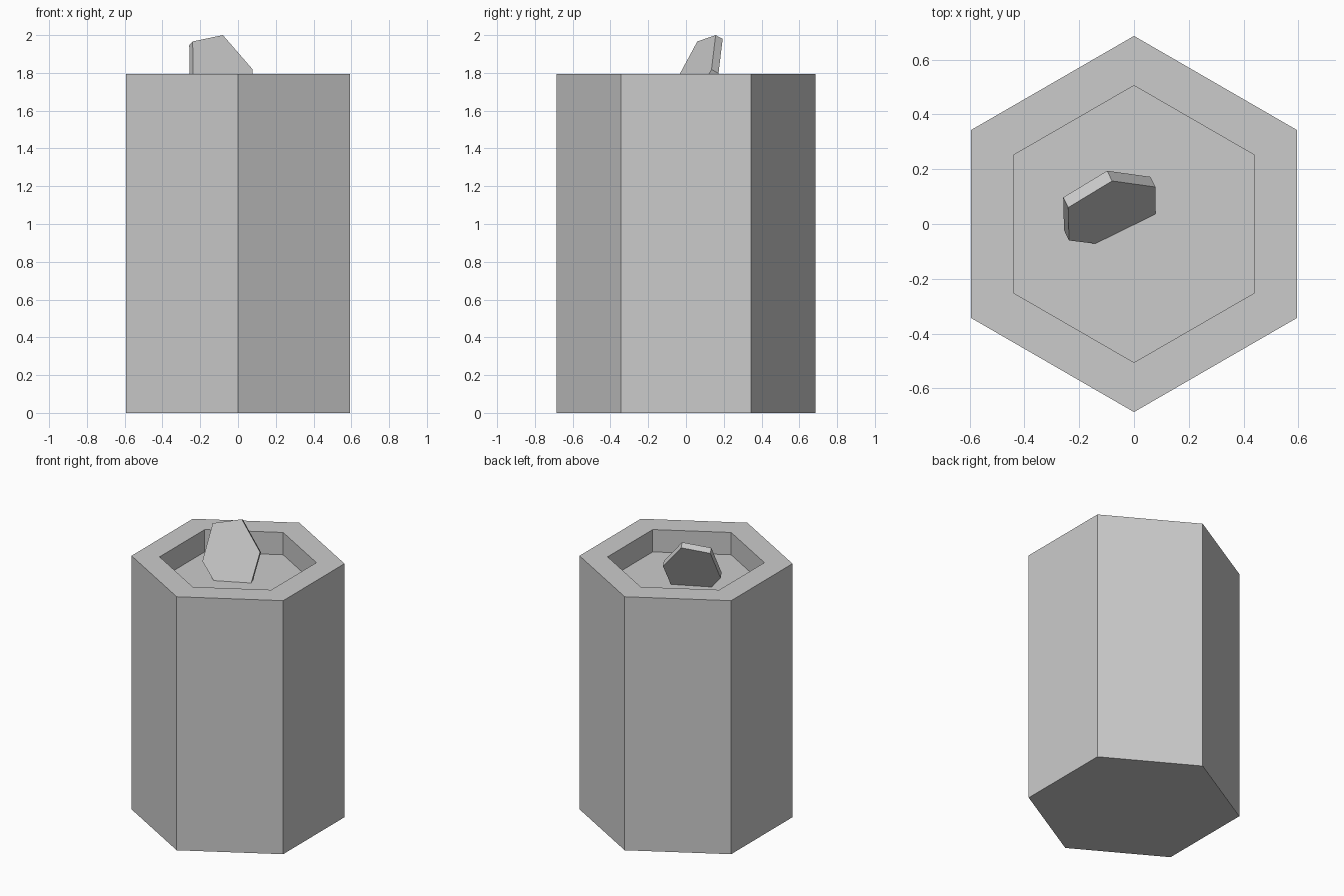
import bpy, bmesh, math
from mathutils import Vector

if "Cube" in bpy.data.objects:
    bpy.data.objects.remove(bpy.data.objects["Cube"])


def make_object(name, bm):
    bmesh.ops.recalc_face_normals(bm, faces=bm.faces)
    mesh = bpy.data.meshes.new(name)
    bm.to_mesh(mesh)
    bm.free()
    obj = bpy.data.objects.new(name, mesh)
    bpy.context.collection.objects.link(obj)
    return obj


def hex_ring(bm, radius, z):
    angles = [math.radians(30 + 60 * i) for i in range(6)]
    return [bm.verts.new((radius * math.cos(a), radius * math.sin(a), z)) for a in angles]


# Hexagonal body with a shallow hexagonal recess in the top
bm = bmesh.new()
rings = [hex_ring(bm, r, z) for r, z in
         ((0.686, 0), (0.686, 1.795), (0.505, 1.795), (0.505, 1.637))]
for a, b in zip(rings, rings[1:]):
    for i in range(6):
        j = (i + 1) % 6
        bm.faces.new((a[i], a[j], b[j], b[i]))
bm.faces.new(rings[0])
bm.faces.new(rings[-1])
make_object("hexagonal_body", bm)

# Thin hexagonal plate leaning back in the recess
outline = [(-0.24, 0.06), (-0.08, 0.157), (0.078, 0.135),
           (0.078, 0.025), (-0.115, -0.075), (-0.237, -0.06)]
normal = Vector((0.396, -0.806, 0.441)).normalized()
top = Vector((-0.08, 0.157, 2.0))
bm = bmesh.new()
front = []
for x, y in outline:
    z = top.z - (normal.x * (x - top.x) + normal.y * (y - top.y)) / normal.z
    front.append(bm.verts.new((x, y, z)))
face = bm.faces.new(front)
back = bmesh.ops.extrude_face_region(bm, geom=[face], use_keep_orig=True)
bmesh.ops.translate(bm, vec=normal * -0.046,
                    verts=[v for v in back["geom"] if isinstance(v, bmesh.types.BMVert)])
make_object("leaning_plate", bm)
